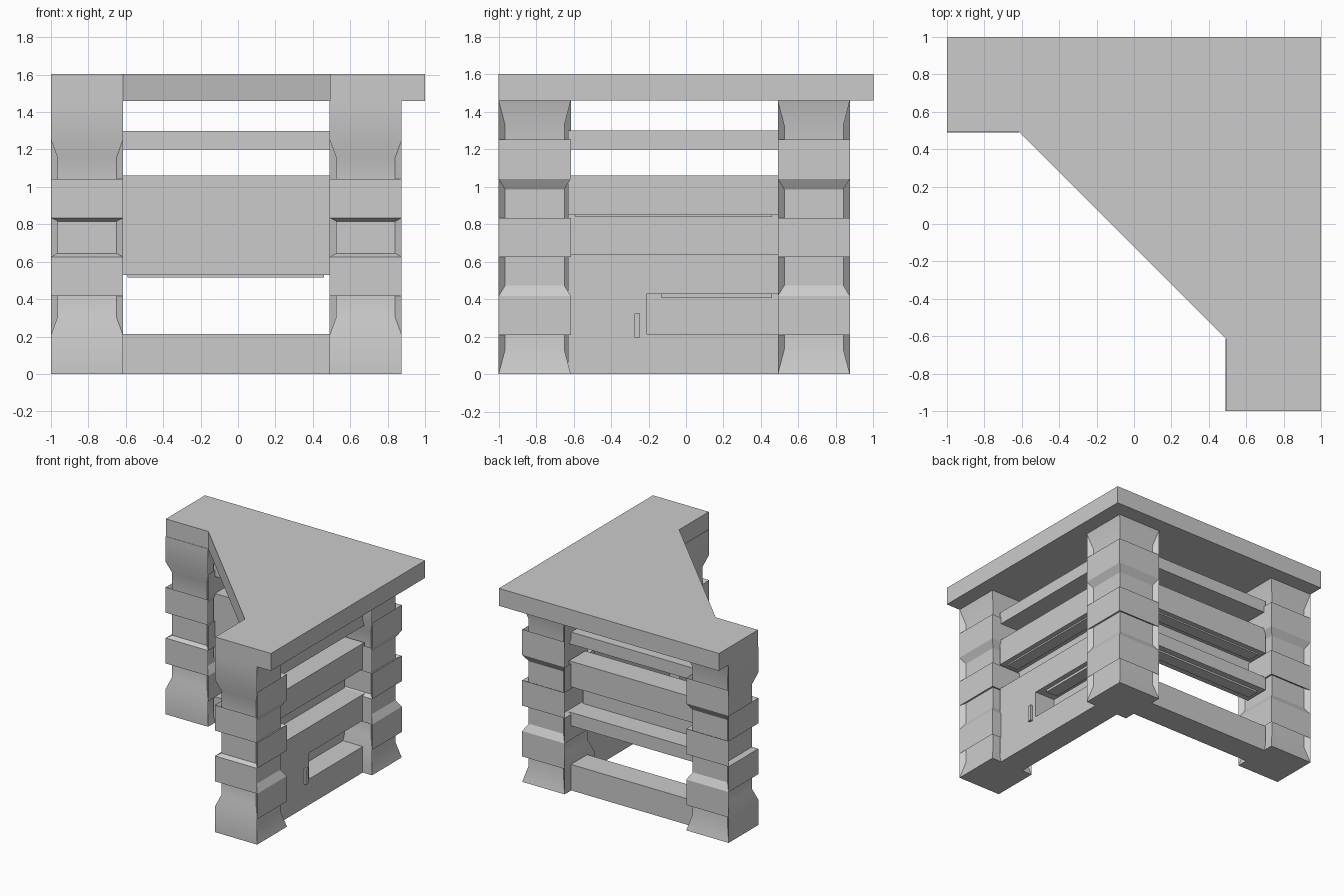
import bpy, bmesh
from mathutils import Vector

if "Cube" in bpy.data.objects:
    bpy.data.objects.remove(bpy.data.objects["Cube"])

LO, HI = 0.58, 0.79          # depth range of the logs and shelf units
S0, S1 = -0.63, 0.51         # span between the posts


def finish(name, bm):
    bmesh.ops.recalc_face_normals(bm, faces=bm.faces[:])
    me = bpy.data.meshes.new(name)
    bm.to_mesh(me)
    bm.free()
    ob = bpy.data.objects.new(name, me)
    bpy.context.collection.objects.link(ob)
    return ob


def prism(name, base, offset):
    """Extrude a polygon of 3D points along an offset."""
    bm = bmesh.new()
    face = bm.faces.new([bm.verts.new(p) for p in base])
    geom = bmesh.ops.extrude_face_region(bm, geom=[face], use_keep_orig=True)["geom"]
    verts = [g for g in geom if isinstance(g, bmesh.types.BMVert)]
    bmesh.ops.translate(bm, verts=verts, vec=offset)
    return finish(name, bm)


def beam(name, profile, s0, s1, side):
    """Profile of (depth, z) run along the right or the back side."""
    if side == "right":
        return prism(name, [(d, s0, z) for d, z in profile], (0, s1 - s0, 0))
    return prism(name, [(s0, d, z) for d, z in profile], (s1 - s0, 0, 0))


def rect(d0, d1, z0, z1):
    return [(d0, z0), (d1, z0), (d1, z1), (d0, z1)]


def post(name, x0, y0, w=0.385, h=1.46, n=7):
    """Stacked square post, alternate courses pinched on opposite corners."""
    bm = bmesh.new()
    rings = [[bm.verts.new((x0 + a * w, y0 + b * w, h * i / n))
              for a, b in ((0, 0), (1, 0), (1, 1), (0, 1))] for i in range(n + 1)]
    bm.faces.new(rings[0][::-1])
    bm.faces.new(rings[-1])
    regions = []
    for i in range(n):
        f = [bm.faces.new((rings[i][k], rings[i][(k + 1) % 4],
                           rings[i + 1][(k + 1) % 4], rings[i + 1][k])) for k in range(4)]
        # faces in order: front, right, back, left
        regions.append((f[1], f[2]) if i % 2 == 0 else (f[0], f[3]))
    centre = Vector((x0 + w / 2, y0 + w / 2, h / 2))
    for faces in regions:
        geom = bmesh.ops.extrude_face_region(bm, geom=list(faces))["geom"]
        for f in faces:
            if f.is_valid:
                bm.faces.remove(f)
        for v in geom:
            if isinstance(v, bmesh.types.BMVert):
                v.co = centre + (v.co - centre) * 0.82
    ob = finish(name, bm)
    bpy.ops.object.select_all(action="DESELECT")
    ob.select_set(True)
    bpy.context.view_layer.objects.active = ob
    bpy.ops.object.shade_smooth_by_angle()


# Corner desk top with diagonal inner edge
outline = [(-1, 1), (-1, 0.493), (-0.615, 0.493), (0.493, -0.615),
           (0.493, -1), (1, -1), (1, 1)]
prism("desk_top", [(x, y, 1.46) for x, y in outline], (0, 0, 0.143))

# Three posts
post("front_right_post", 0.49, -1)
post("corner_post", 0.49, 0.49)
post("left_post", -1, 0.49)

# Upper part of the shelf units: open niche below a log
niche = [(HI, 0.64), (0.61, 0.64), (0.61, 0.85), (HI, 0.85), (HI, 1.06), (LO, 1.06)]
for side in ("right", "back"):
    beam(side + "_upper_rail", rect(LO, HI, 1.2, 1.3), S0, S1, side)
    beam(side + "_niche_strip", rect(0.65, 0.75, 0.838, 0.852), -0.59, 0.46, side)

# Back: hanging shelf, strip beneath, bottom log
beam("back_shelf", [(LO, 0.53), (HI, 0.53)] + niche, S0, S1, "back")
beam("back_lower_strip", rect(0.64, 0.74, 0.515, 0.532), -0.59, 0.46, "back")
beam("back_bottom_log", rect(LO, HI, 0, 0.213), S0, S1, "back")

# Right: cabinet with a small recess, strip and handle
beam("cabinet_closed_part", [(LO, 0), (HI, 0)] + niche, S0, -0.21, "right")
recess = [(LO, 0), (HI, 0), (HI, 0.213), (0.61, 0.213), (0.61, 0.427), (HI, 0.427)]
beam("cabinet_recess_part", recess + niche, -0.21, S1, "right")
beam("recess_strip", rect(0.65, 0.75, 0.407, 0.43), -0.13, 0.46, "right")
beam("cabinet_handle", rect(HI - 0.01, HI + 0.02, 0.195, 0.325), -0.275, -0.245, "right")
